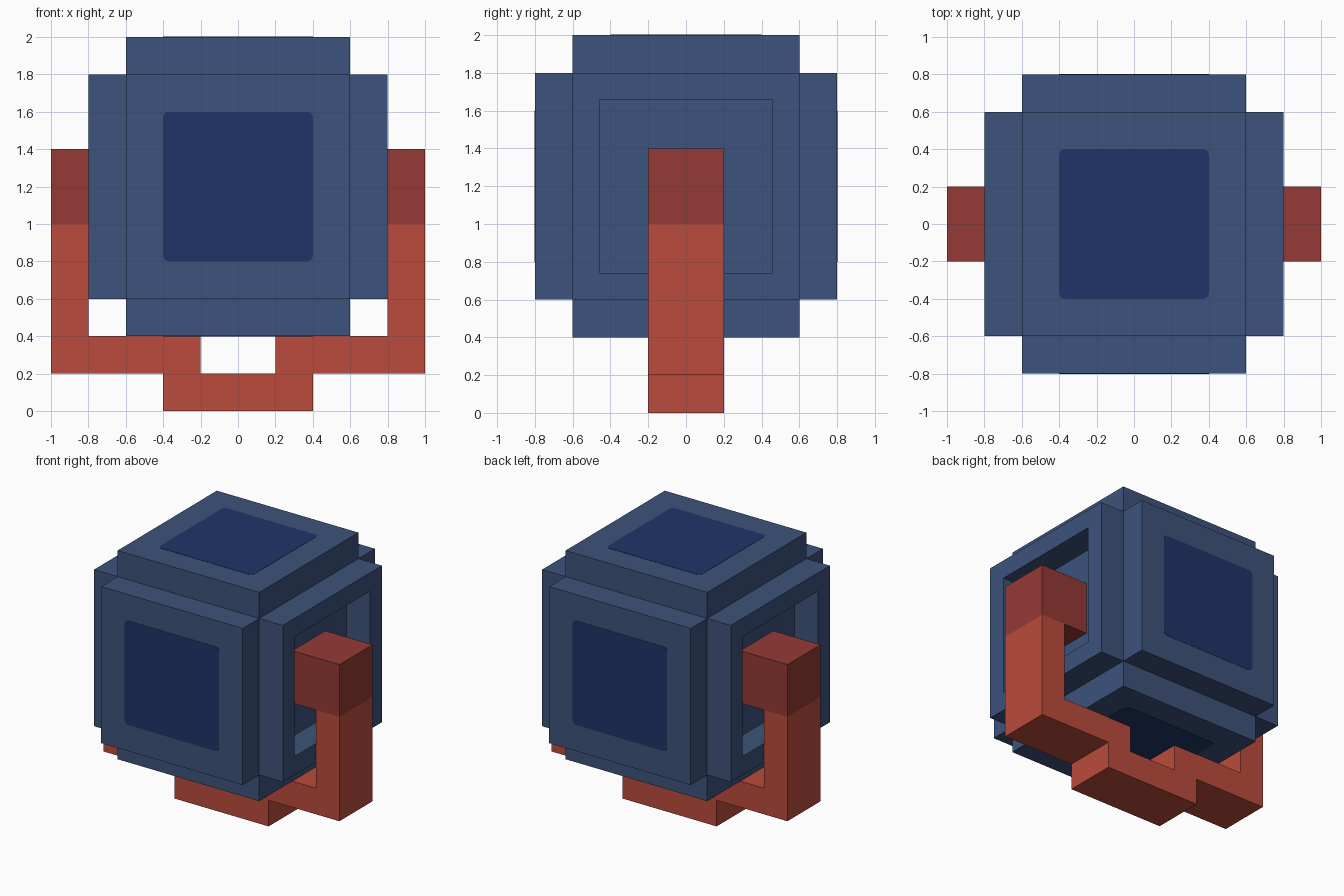
import bpy, bmesh, math
from mathutils import Matrix, Vector

cube = bpy.data.objects.get("Cube")
if cube:
    bpy.data.objects.remove(cube, do_unlink=True)


def material(name, r, g, b):
    lin = [((c / 255 + 0.055) / 1.055) ** 2.4 for c in (r, g, b)] + [1.0]
    m = bpy.data.materials.new(name)
    m.use_nodes = True
    m.diffuse_color = lin
    bsdf = next(n for n in m.node_tree.nodes if n.type == 'BSDF_PRINCIPLED')
    bsdf.inputs["Base Color"].default_value = lin
    return m


BLUE = material("steel blue", 61, 83, 124)
NAVY = material("navy blue", 33, 52, 104)
RED = material("brick red", 187, 75, 60)
DARK_RED = material("dark red", 149, 58, 53)


def finish(bm, name, mat):
    bmesh.ops.recalc_face_normals(bm, faces=bm.faces[:])
    mesh = bpy.data.meshes.new(name)
    bm.to_mesh(mesh)
    bm.free()
    mesh.materials.append(mat)
    ob = bpy.data.objects.new(name, mesh)
    bpy.context.collection.objects.link(ob)
    return ob


def slab(name, profile, mat, y0=-0.2, y1=0.2):
    """Extrude an x-z outline along y."""
    bm = bmesh.new()
    face = bm.faces.new([bm.verts.new((x, y0, z)) for x, z in profile])
    ext = bmesh.ops.extrude_face_region(bm, geom=[face])
    verts = [v for v in ext["geom"] if isinstance(v, bmesh.types.BMVert)]
    bmesh.ops.translate(bm, verts=verts, vec=(0, y1 - y0, 0))
    return finish(bm, name, mat)


def push(bm, faces, distance):
    """Extrude each face on its own along its normal."""
    moves = [f.normal.copy() * distance for f in faces]
    new = bmesh.ops.extrude_discrete_faces(bm, faces=faces)["faces"]
    for f, move in zip(new, moves):
        bmesh.ops.translate(bm, verts=f.verts[:], vec=move)
    bm.normal_update()
    return new


CENTRE = Matrix.Translation((0, 0, 1.2))

# Body: a cube with a raised slab on every side, and side sockets
bm = bmesh.new()
bmesh.ops.create_cube(bm, size=1.2, matrix=CENTRE)
bm.normal_update()
outer = push(bm, bm.faces[:], 0.2)
bm.normal_update()
sides = [f for f in outer if abs(f.normal.x) > 0.9]
bmesh.ops.inset_individual(bm, faces=sides, thickness=0.2)
bm.normal_update()
push(bm, sides, -0.2)
finish(bm, "body", BLUE)

# Rounded panels on the top, front, bottom and back
for i, side in enumerate(("top", "front", "bottom", "back")):
    bm = bmesh.new()
    bmesh.ops.create_cube(bm, size=1, matrix=Matrix.Diagonal((0.8, 0.8, 0.004, 1)))
    corners = [e for e in bm.edges
               if abs(e.verts[0].co.z - e.verts[1].co.z) > 0.001]
    bmesh.ops.bevel(bm, geom=corners, offset=0.03, offset_type='OFFSET',
                    segments=4, profile=0.5, affect='EDGES')
    place = CENTRE @ Matrix.Rotation(i * math.pi / 2, 4, 'X') @ Matrix.Translation((0, 0, 0.8))
    bmesh.ops.transform(bm, matrix=place, verts=bm.verts[:])
    finish(bm, side + "_panel", NAVY)

# Bracket: two arms with pivots reaching into the sockets, on a foot
for side, s in (("left", 1), ("right", -1)):
    arm = [(0.2, 0.2), (1, 0.2), (1, 1), (0.8, 1), (0.8, 0.4), (0.2, 0.4)]
    pivot = [(0.6, 1), (1, 1), (1, 1.4), (0.6, 1.4)]
    slab(side + "_arm", [(s * x, z) for x, z in arm], RED)
    slab(side + "_pivot", [(s * x, z) for x, z in pivot], DARK_RED)
slab("foot", [(-0.4, 0), (0.4, 0), (0.4, 0.2), (-0.4, 0.2)], RED)
